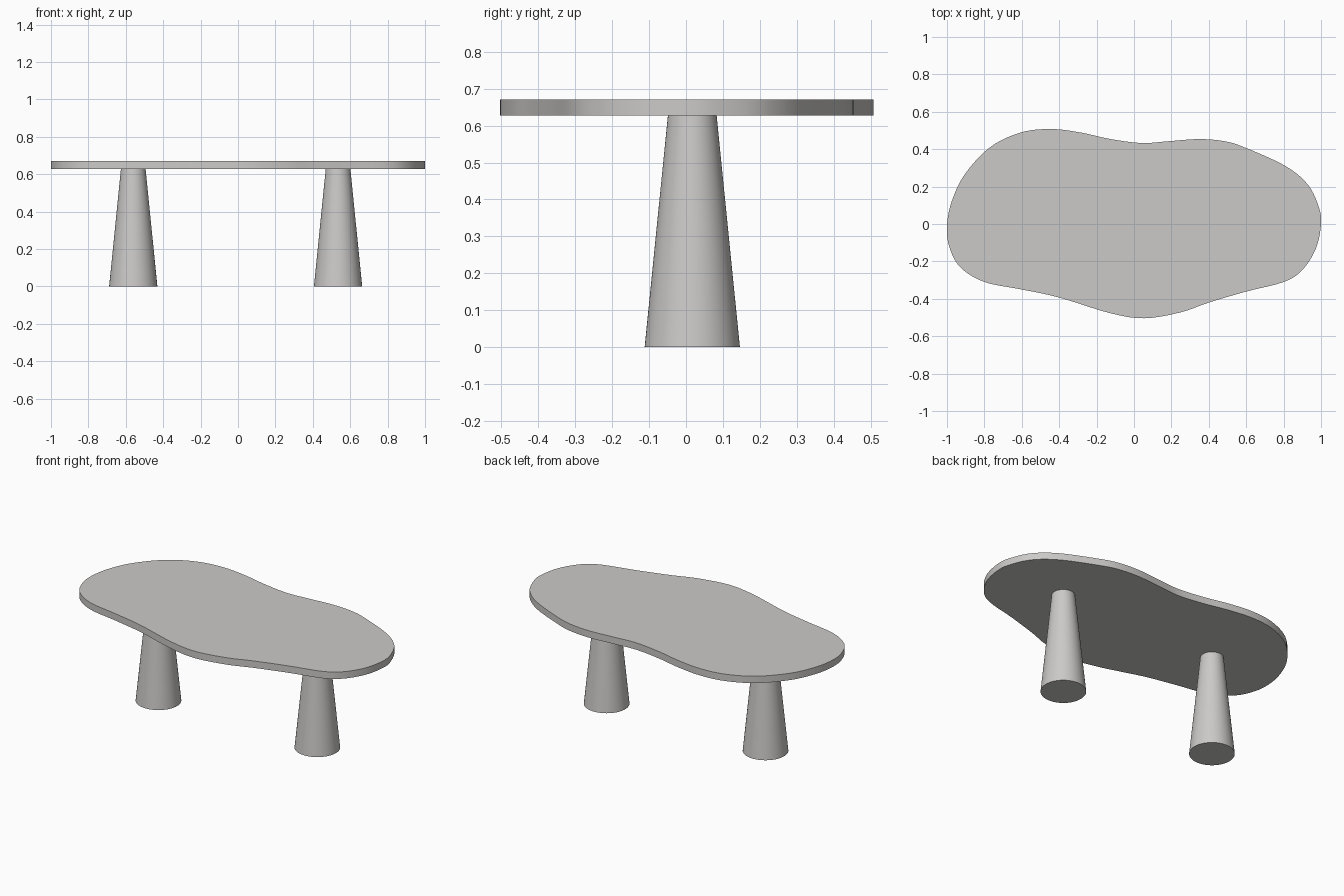
import bpy, bmesh
from mathutils import Vector

if "Cube" in bpy.data.objects:
    bpy.data.objects.remove(bpy.data.objects["Cube"])

mat = bpy.data.materials.new("warm grey")
mat.diffuse_color = (0.60, 0.59, 0.575, 1)
mat.use_nodes = True
mat.node_tree.nodes["Principled BSDF"].inputs["Base Color"].default_value = mat.diffuse_color


def finish(name, bm):
    bmesh.ops.recalc_face_normals(bm, faces=bm.faces)
    me = bpy.data.meshes.new(name)
    bm.to_mesh(me)
    bm.free()
    me.materials.append(mat)
    ob = bpy.data.objects.new(name, me)
    bpy.context.collection.objects.link(ob)
    bpy.ops.object.select_all(action='DESELECT')
    ob.select_set(True)
    bpy.context.view_layer.objects.active = ob
    bpy.ops.object.shade_smooth_by_angle(angle=0.6)
    return ob


# Tabletop: closed smooth outline through a few points, extruded upward
outline = [(-1, -.01), (-.975, .12), (-.904, .267), (-.77, .41), (-.61, .488), (-.45, .508),
           (-.29, .49), (-.13, .455), (.04, .433), (.19, .443), (.35, .454), (.487, .442),
           (.60, .406), (.81, .31), (.93, .21), (.988, .09), (1, 0), (.973, -.13),
           (.90, -.246), (.80, -.31), (.60, -.361), (.40, -.42), (.25, -.472), (.055, -.504),
           (-.13, -.476), (-.40, -.393), (-.60, -.35), (-.80, -.31), (-.93, -.23), (-.988, -.12)]


def smooth_loop(points, steps):
    p = [Vector(q) for q in points]
    n = len(p)
    out = []
    for i in range(n):
        a, b, c, d = (p[(i + k - 1) % n] for k in range(4))
        for s in range(steps):
            t = s / steps
            out.append(0.5 * (2 * b + (c - a) * t + (2 * a - 5 * b + 4 * c - d) * t * t
                              + (3 * b - a - 3 * c + d) * t ** 3))
    return out


bm = bmesh.new()
base = bm.faces.new([bm.verts.new((v.x, v.y, 0.627)) for v in smooth_loop(outline, 5)])
top = bmesh.ops.extrude_face_region(bm, geom=[base], use_keep_orig=True)
bmesh.ops.translate(bm, vec=(0, 0, 0.043),
                    verts=[g for g in top["geom"] if isinstance(g, bmesh.types.BMVert)])
finish("tabletop", bm)

# Two tapered round legs
for name, x in (("left_leg", -.56), ("right_leg", .535)):
    bm = bmesh.new()
    bmesh.ops.create_cone(bm, cap_ends=True, segments=64, radius1=0.129, radius2=0.066, depth=0.627)
    bmesh.ops.translate(bm, vec=(x, 0.017, 0.3135), verts=bm.verts)
    finish(name, bm)
